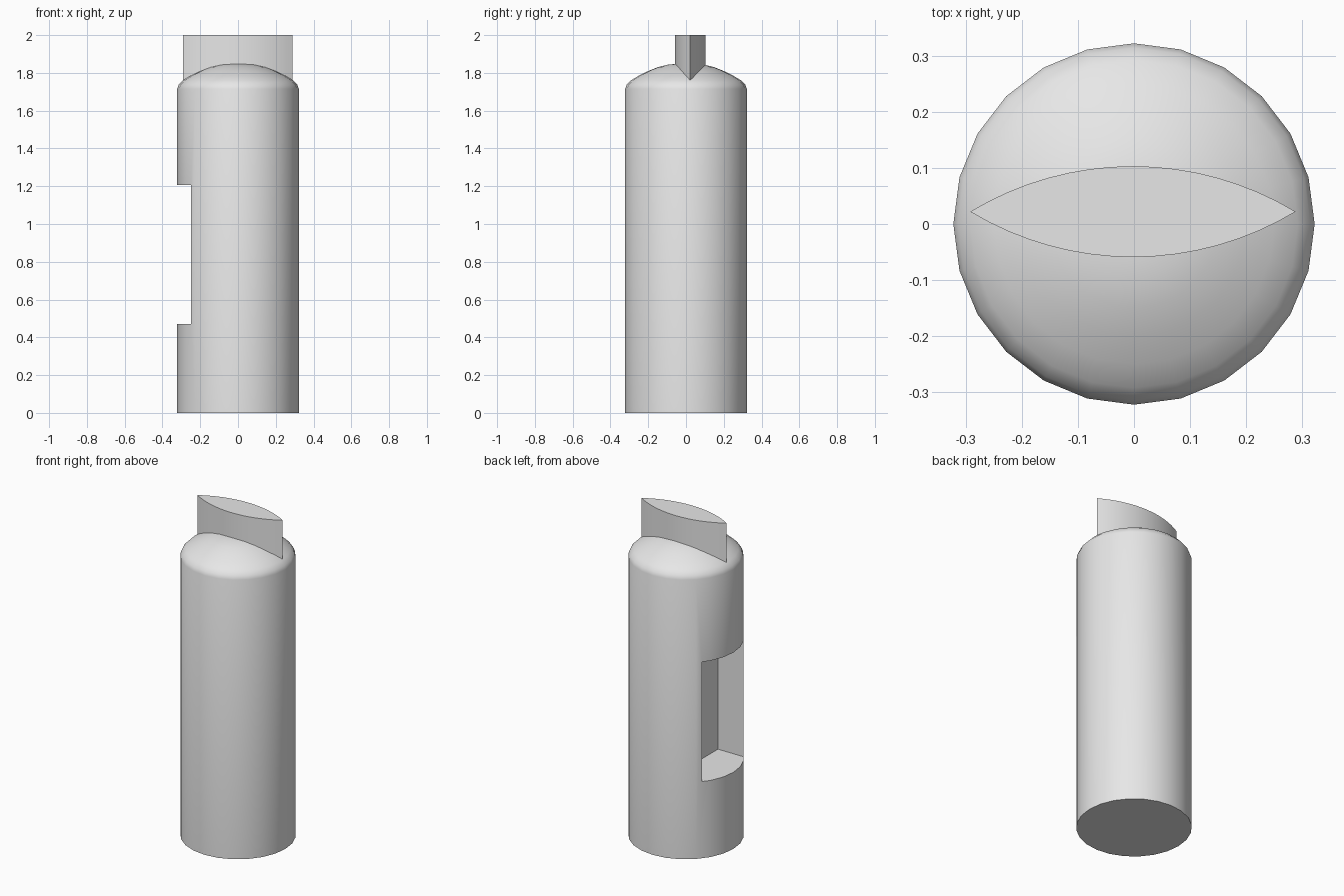
import bpy, bmesh, math

cube = bpy.data.objects.get("Cube")
if cube:
    bpy.data.objects.remove(cube, do_unlink=True)

grey = bpy.data.materials.new("plain grey")
grey.use_nodes = True
grey.diffuse_color = (0.8, 0.8, 0.8, 1)
grey.node_tree.nodes["Principled BSDF"].inputs["Base Color"].default_value = (0.8, 0.8, 0.8, 1)


def finish(name, bm):
    """Turn a bmesh into a named grey object."""
    bmesh.ops.recalc_face_normals(bm, faces=bm.faces)
    mesh = bpy.data.meshes.new(name)
    bm.to_mesh(mesh)
    bm.free()
    mesh.materials.append(grey)
    obj = bpy.data.objects.new(name, mesh)
    bpy.context.collection.objects.link(obj)
    return obj


def activate(obj):
    bpy.ops.object.select_all(action='DESELECT')
    obj.select_set(True)
    bpy.context.view_layer.objects.active = obj


def stack_rings(name, rings):
    """Skin a list of equal closed rings and cap both ends."""
    bm = bmesh.new()
    loops = [[bm.verts.new(p) for p in ring] for ring in rings]
    n = len(loops[0])
    for low, high in zip(loops, loops[1:]):
        for i in range(n):
            j = (i + 1) % n
            bm.faces.new((low[i], low[j], high[j], high[i]))
    bm.faces.new(loops[0])
    bm.faces.new(loops[-1])
    return finish(name, bm)


# Round body with a domed shoulder
SIDES = 24
profile = [(0.322, 0), (0.322, 1.715), (0.314, 1.737), (0.292, 1.76), (0.25, 1.785),
           (0.2, 1.81), (0.15, 1.83), (0.1, 1.843), (0.05, 1.848)]
turns = [math.tau * i / SIDES for i in range(SIDES)]
body = stack_rings("body", [[(r * math.cos(a), r * math.sin(a), z) for a in turns]
                            for r, z in profile])

# Rectangular pocket in the side
bm = bmesh.new()
bmesh.ops.create_cube(bm, size=1)
bmesh.ops.scale(bm, vec=(0.4, 0.4, 0.735), verts=bm.verts)
bmesh.ops.translate(bm, vec=(-0.277, 0, 0.838), verts=bm.verts)
cutter = finish("pocket_cutter", bm)
cutter.hide_render = True
activate(body)
cut = body.modifiers.new("pocket", 'BOOLEAN')
cut.operation = 'DIFFERENCE'
cut.solver = 'EXACT'
cut.object = cutter
bpy.ops.object.modifier_apply(modifier=cut.name)
bpy.data.objects.remove(cutter, do_unlink=True)

# Upright lens-shaped blade on top, made of two shallow arcs
HALF, RISE, STEPS = 0.29, 0.081, 16
radius = (HALF ** 2 + RISE ** 2) / (2 * RISE)
sweep = math.asin(HALF / radius)
lens = []
for side in (1, -1):
    for i in range(STEPS):
        a = side * sweep * (1 - 2 * i / STEPS)
        lens.append((radius * math.sin(a) - 0.002,
                     0.022 + side * (radius * math.cos(a) - radius + RISE)))
blade = stack_rings("blade", [[(x, y, z) for x, y in lens] for z in (1.7, 2.0)])

for obj in (body, blade):
    activate(obj)
    bpy.ops.object.shade_smooth_by_angle(angle=math.radians(30))
